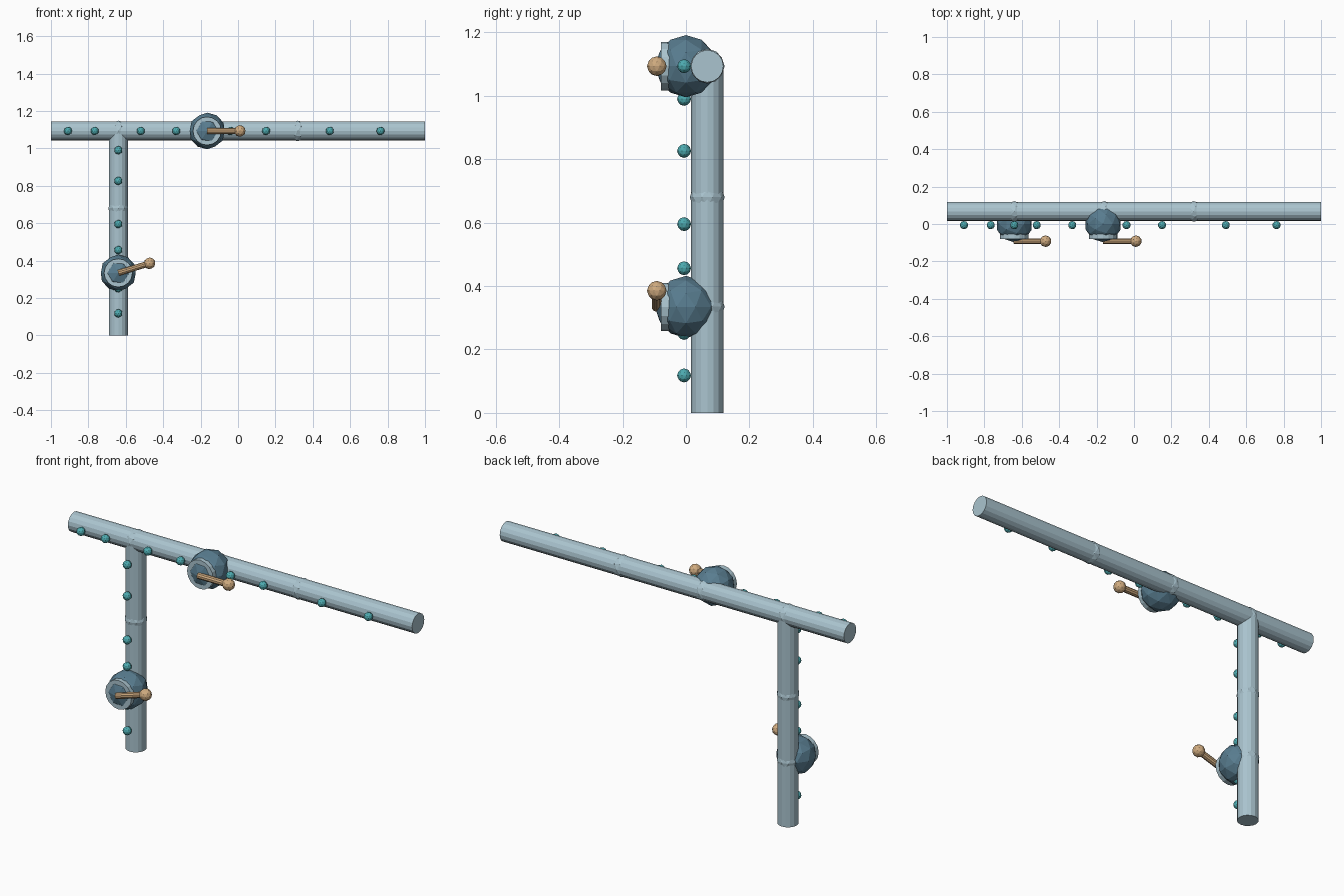
import bpy, math
from mathutils import Vector

if "Cube" in bpy.data.objects:
    bpy.data.objects.remove(bpy.data.objects["Cube"])

def material(name, color):
    m = bpy.data.materials.new(name)
    m.diffuse_color = (*color, 1)
    m.use_nodes = True
    m.node_tree.nodes["Principled BSDF"].inputs["Base Color"].default_value = m.diffuse_color
    return m

PIPE = material("pale_steel", (0.40, 0.55, 0.62))
BODY = material("slate_blue", (0.098, 0.202, 0.275))
BEAD = material("teal", (0.076, 0.41, 0.44))
LEVER = material("tan", (0.63, 0.41, 0.216))

def finish(name, mat):
    o = bpy.context.object
    o.name = name
    o.data.materials.append(mat)
    return o

def ball(name, loc, r, mat):
    bpy.ops.mesh.primitive_ico_sphere_add(subdivisions=2, radius=r, location=loc)
    return finish(name, mat)

def rod(name, a, b, r, mat, sides=16):
    a, b = Vector(a), Vector(b)
    d = b - a
    bpy.ops.mesh.primitive_cylinder_add(vertices=sides, radius=r, depth=d.length,
        location=(a + b) / 2, rotation=d.to_track_quat('Z', 'Y').to_euler())
    return finish(name, mat)

PY, R, UX, TZ = 0.067, 0.051, -0.64, 1.093   # pipe depth, radius, upright x, rail z

# pipes
rod("rail_pipe", (-1, PY, TZ), (1, PY, TZ), R, PIPE)
rod("upright_pipe", (UX, PY, 0), (UX, PY, TZ), R, PIPE)

# joint balls that swell slightly out of the pipes
for i, (x, z) in enumerate([(UX, TZ), (-0.16, TZ), (0.32, TZ), (UX, 0.335), (UX, 0.68)]):
    ball(f"pipe_joint_{i}", (x, PY, z), 0.055, PIPE)

# droplets along the front of the pipes
for i, x in enumerate([-0.909, -0.766, -0.52, -0.33, -0.04, 0.15, 0.491, 0.762]):
    ball(f"rail_droplet_{i}", (x, -0.006, TZ), 0.022, BEAD)
for i, z in enumerate([0.118, 0.252, 0.456, 0.595, 0.826, 0.99]):
    ball(f"upright_droplet_{i}", (UX, -0.006, z), 0.022, BEAD)

# valves: round body, collar, lever and knob
def valve(tag, x, z, angle):
    ball(f"{tag}_valve_body", (x, 0, z), 0.098, BODY)
    rod(f"{tag}_valve_collar", (x, -0.046, z), (x, -0.079, z), 0.076, PIPE)
    tip = (x + 0.175 * math.cos(angle), -0.092, z + 0.175 * math.sin(angle))
    rod(f"{tag}_valve_lever", (x, -0.092, z), tip, 0.016, LEVER, 10)
    ball(f"{tag}_valve_knob", tip, 0.031, LEVER)

valve("lower", UX, 0.334, math.radians(17))
valve("upper", -0.165, TZ, 0)
